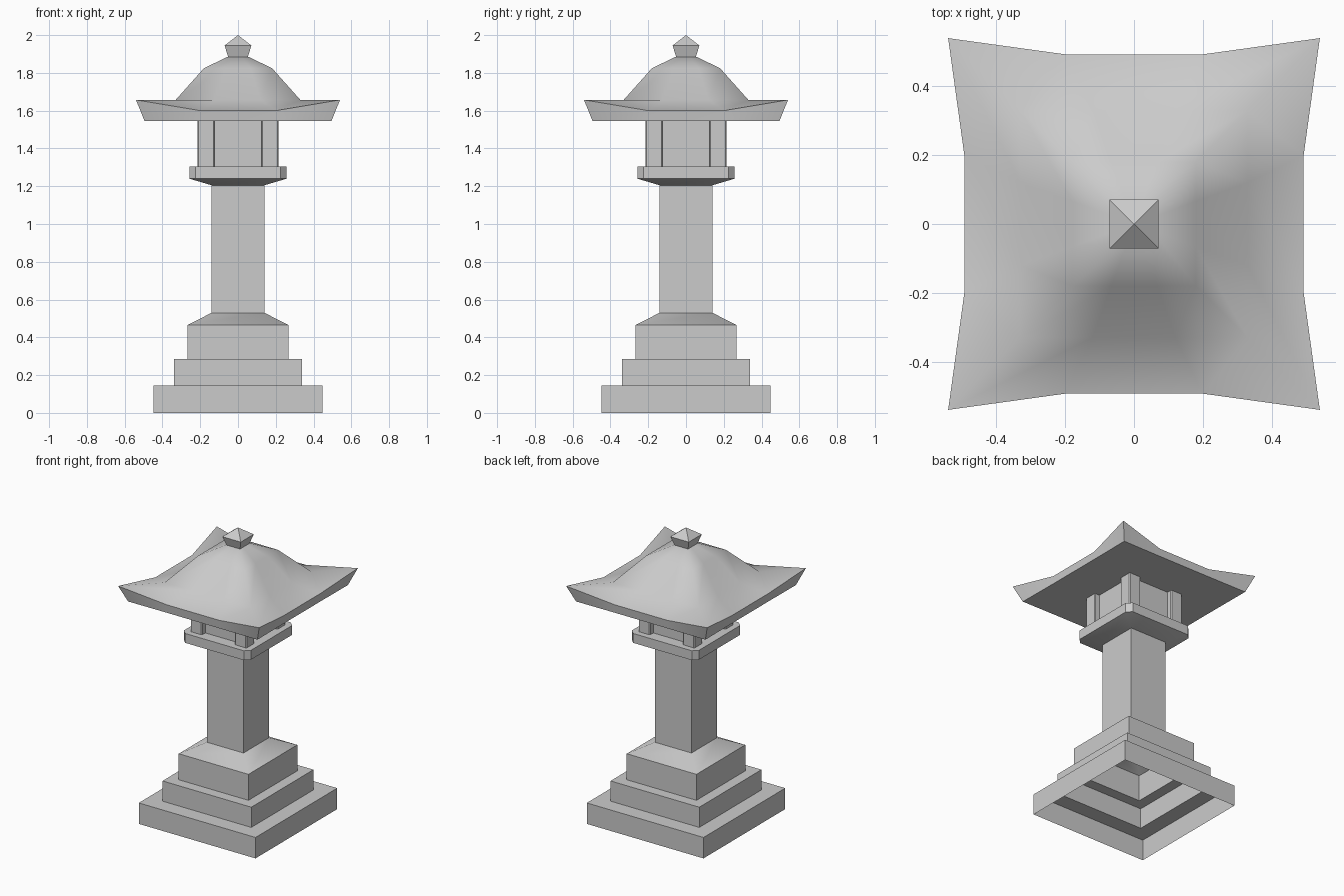
import bpy, bmesh
from math import radians

cube = bpy.data.objects.get("Cube")
if cube:
    bpy.data.objects.remove(cube, do_unlink=True)

stone = bpy.data.materials.new("grey stone")
stone.use_nodes = True
GREY = (0.6, 0.6, 0.6, 1)
stone.diffuse_color = GREY
stone.node_tree.nodes["Principled BSDF"].inputs["Base Color"].default_value = GREY


def square(r, z, cut=0.0):
    """Square ring; cut chamfers its corners."""
    pts = [(r, -r + cut), (r, r - cut)] if cut else [(r, r)]
    ring = []
    for _ in range(4):
        ring += [(x, y, z) for x, y in pts]
        pts = [(-y, x) for x, y in pts]
    return ring


def eave(corner, side, mid, z_corner, z_mid):
    """Square ring with two extra points on each side."""
    pts = [(corner, -corner, z_corner), (side, -mid, z_mid), (side, mid, z_mid)]
    ring = []
    for _ in range(4):
        ring += pts
        pts = [(-y, x, z) for x, y, z in pts]
    return ring


def loft(name, rings, bottom=True, top=True, smooth=None):
    """Skin a stack of rings, with optional end caps."""
    bm = bmesh.new()
    loops = [[bm.verts.new(p) for p in ring] for ring in rings]
    n = len(loops[0])
    for a, b in zip(loops, loops[1:]):
        for i in range(n):
            j = (i + 1) % n
            bm.faces.new((a[i], a[j], b[j], b[i]))
    if bottom:
        bm.faces.new(loops[0][::-1])
    if top:
        bm.faces.new(loops[-1])
    bmesh.ops.remove_doubles(bm, verts=bm.verts, dist=0.0001)
    mesh = bpy.data.meshes.new(name)
    bm.to_mesh(mesh)
    bm.free()
    mesh.materials.append(stone)
    obj = bpy.data.objects.new(name, mesh)
    bpy.context.collection.objects.link(obj)
    if smooth:
        bpy.ops.object.select_all(action='DESELECT')
        obj.select_set(True)
        bpy.context.view_layer.objects.active = obj
        bpy.ops.object.shade_smooth_by_angle(angle=radians(smooth))
    return obj


# Stepped base and pillar: one hollow shell, open at the ground
profile = [(0.447, 0), (0.447, 0.145), (0.34, 0.145), (0.34, 0.285),
           (0.267, 0.285), (0.267, 0.465), (0.14, 0.53), (0.14, 1.205)]
loft("stepped_base_and_pillar", [square(r, z) for r, z in profile],
     bottom=False, smooth=55)

# Tray with chamfered corners, tapering down to the pillar
loft("lantern_tray", [square(0.14, 1.205, 0.00001), square(0.257, 1.24, 0.032),
                      square(0.257, 1.305, 0.032)], smooth=40)

# Lantern chamber: recessed core with four corner posts
loft("lantern_core", [square(0.178, 1.305), square(0.178, 1.546)])
for sx, x_name in ((-1, "right"), (1, "left")):
    for sy, y_name in ((-1, "front"), (1, "back")):
        post = loft(f"{y_name}_{x_name}_post",
                    [square(0.045, 1.305, 0.006), square(0.045, 1.546, 0.006)])
        post.location = (sx * 0.17, sy * 0.17, 0)

# Curved roof with lifted eave corners
loft("roof", [eave(0.495, 0.493, 0.2, 1.545, 1.545),
              eave(0.54, 0.493, 0.2, 1.657, 1.6),
              eave(0.33, 0.33, 0.12, 1.657, 1.657),
              eave(0.18, 0.18, 0.066, 1.825, 1.825),
              eave(0.055, 0.055, 0.02, 1.885, 1.885)], smooth=66)

# Pointed finial
loft("finial", [square(0.052, 1.884), square(0.071, 1.945), square(0, 2.0)],
     top=False)
